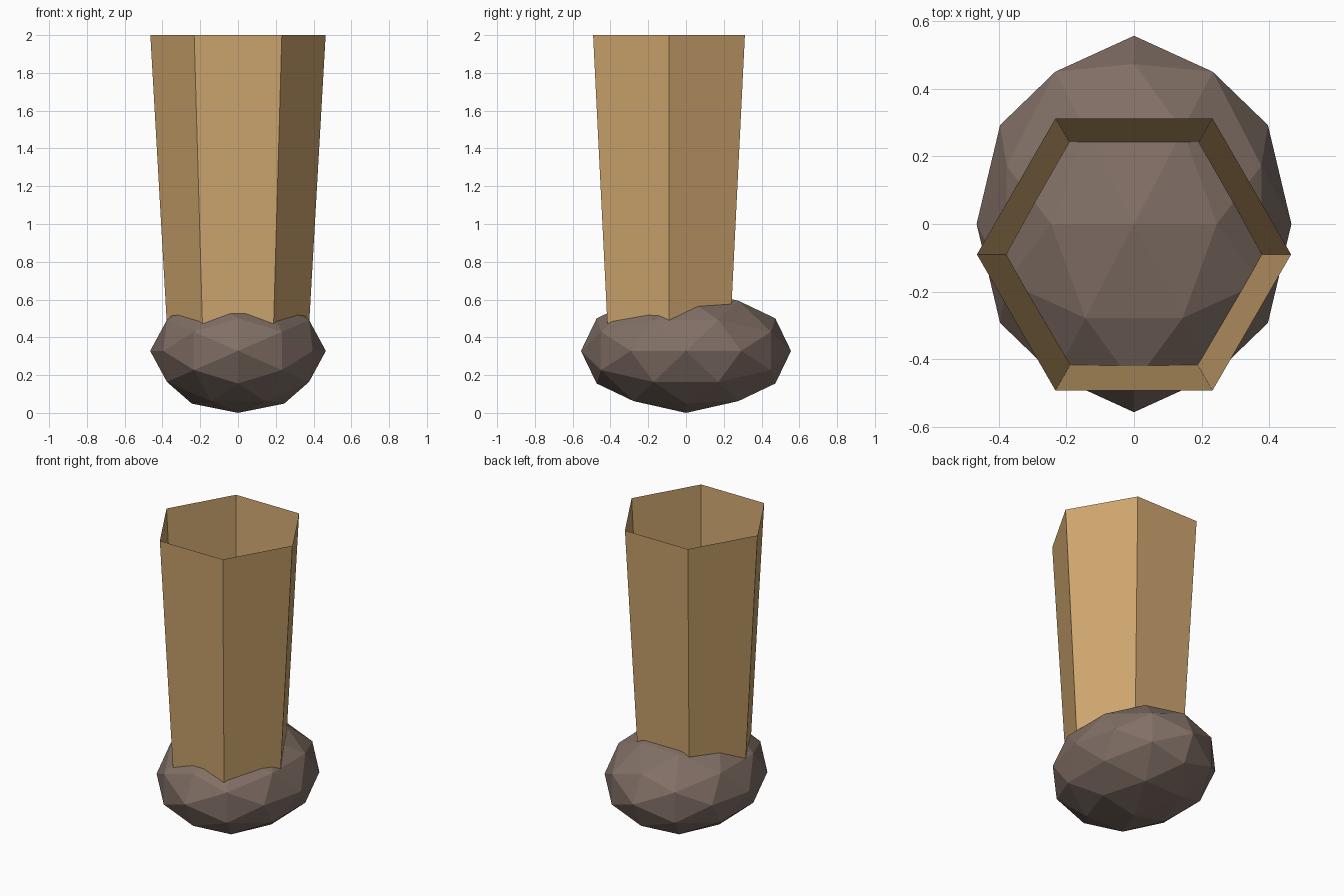
import bpy, bmesh, math
from mathutils import Vector

if "Cube" in bpy.data.objects:
    bpy.data.objects.remove(bpy.data.objects["Cube"])


def material(name, rgb):
    m = bpy.data.materials.new(name)
    m.diffuse_color = (*rgb, 1)
    m.use_nodes = True
    m.node_tree.nodes["Principled BSDF"].inputs["Base Color"].default_value = m.diffuse_color
    return m


def make_object(name, bm, mat):
    bmesh.ops.recalc_face_normals(bm, faces=bm.faces[:])
    me = bpy.data.meshes.new(name)
    bm.to_mesh(me)
    bm.free()
    me.materials.append(mat)
    ob = bpy.data.objects.new(name, me)
    bpy.context.collection.objects.link(ob)
    return ob


def hull(points):
    bm = bmesh.new()
    for p in points:
        bm.verts.new(p)
    bmesh.ops.convex_hull(bm, input=bm.verts[:])
    return bm


tan = material("tan leg", (0.62, 0.385, 0.16))
brown = material("dark brown foot", (0.22, 0.16, 0.132))

# Foot: axis-aligned icosahedron, subdivided once, squashed to an ellipsoid
phi = (1 + math.sqrt(5)) / 2
corners = []
for a in (-1, 1):
    for b in (-phi, phi):
        corners += [Vector(p).normalized() for p in ((b, a, 0), (0, b, a), (a, 0, b))]
ico = hull(corners)
mids = [(e.verts[0].co + e.verts[1].co).normalized() for e in ico.edges]
ico.free()
foot = hull(corners + mids)
for v in foot.verts:
    v.co = (v.co.x * 0.465, v.co.y * 0.556, v.co.z * 0.328 + 0.328)
make_object("foot", foot, brown)

# Leg: open six-sided tube, flaring upwards, sunk into the foot
leg = bmesh.new()
rings = []
for r, z in ((0.367, 0.3), (0.464, 2.0)):
    rings.append([leg.verts.new((r * math.cos(i * math.pi / 3),
                                 r * math.sin(i * math.pi / 3) - 0.09, z))
                  for i in range(6)])
low, high = rings
for i in range(6):
    j = (i + 1) % 6
    leg.faces.new((low[i], low[j], high[j], high[i]))
make_object("leg", leg, tan)
